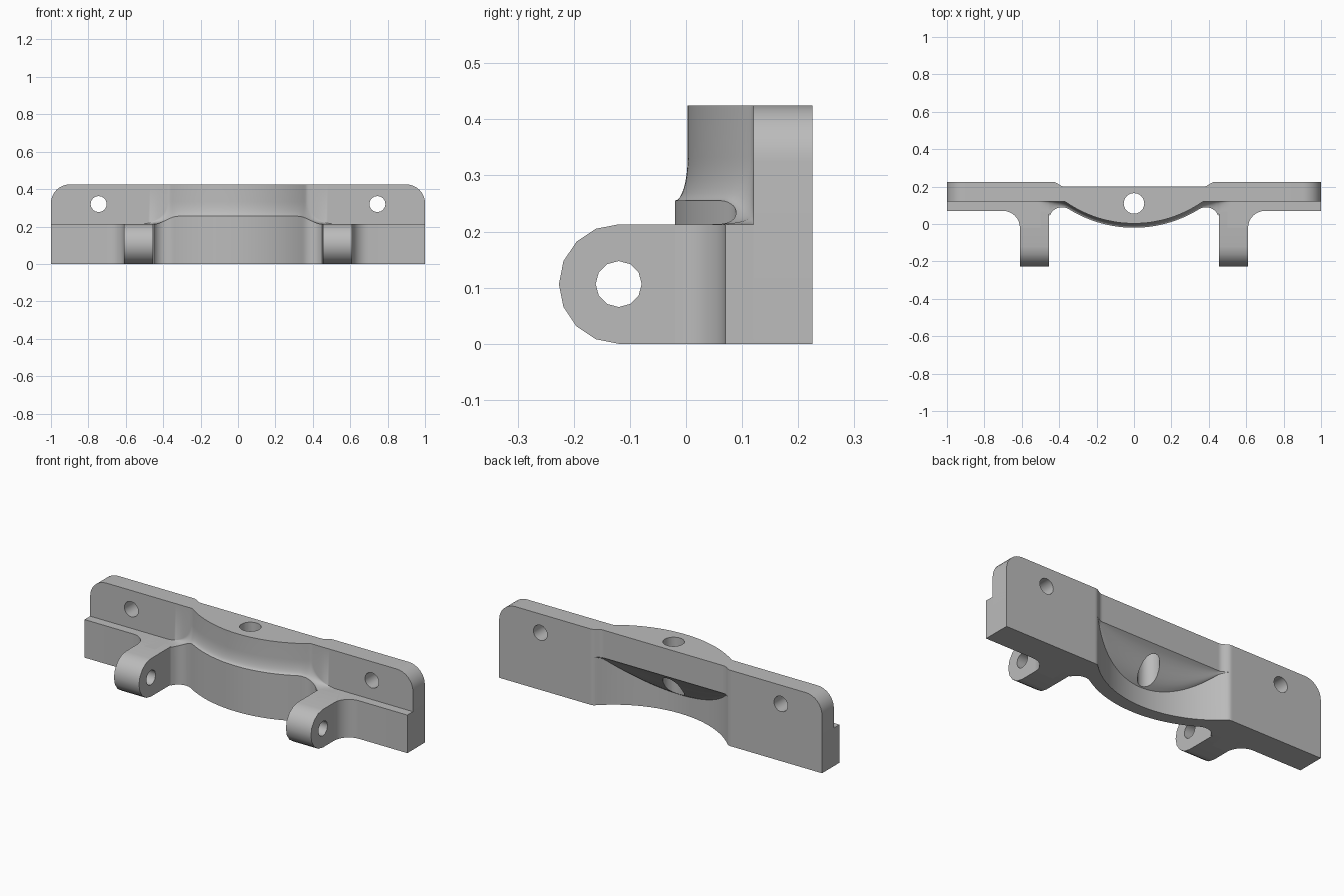
import bpy, bmesh
from math import pi, sin, cos, sqrt, radians
from mathutils import Vector

cube = bpy.data.objects.get("Cube")
if cube:
    bpy.data.objects.remove(cube)

GREY = (0.5, 0.5, 0.5, 1)
metal = bpy.data.materials.new("plain grey")
metal.use_nodes = True
metal.diffuse_color = GREY
for node in metal.node_tree.nodes:
    if node.type == 'BSDF_PRINCIPLED':
        node.inputs["Base Color"].default_value = GREY


def loft(name, rings):
    """Skin a row of equal closed rings and cap both ends."""
    bm = bmesh.new()
    rows = [[bm.verts.new(p) for p in ring] for ring in rings]
    n = len(rows[0])
    for a, b in zip(rows, rows[1:]):
        for i in range(n):
            j = (i + 1) % n
            bm.faces.new((a[i], a[j], b[j], b[i]))
    bm.faces.new(rows[0])
    bm.faces.new(rows[-1])
    bmesh.ops.remove_doubles(bm, verts=bm.verts, dist=0.0001)
    bmesh.ops.dissolve_degenerate(bm, edges=bm.edges, dist=0.0001)
    bmesh.ops.recalc_face_normals(bm, faces=bm.faces)
    mesh = bpy.data.meshes.new(name)
    bm.to_mesh(mesh)
    bm.free()
    mesh.materials.append(metal)
    obj = bpy.data.objects.new(name, mesh)
    bpy.context.collection.objects.link(obj)
    return obj


def prism(name, outline, axis, low, high):
    """Extrude a 2D outline along an axis (0 = x, 1 = y, 2 = z)."""
    def ring(d):
        pts = []
        for p in outline:
            q = list(p)
            q.insert(axis, d)
            pts.append(Vector(q))
        return pts
    return loft(name, [ring(low), ring(high)])


def arc(cx, cy, r, start, end, steps):
    angles = [radians(start + (end - start) * i / steps) for i in range(steps + 1)]
    return [(cx + r * cos(a), cy + r * sin(a)) for a in angles]


def activate(obj):
    bpy.ops.object.select_all(action='DESELECT')
    obj.select_set(True)
    bpy.context.view_layer.objects.active = obj


def drill(obj, cx, cy, r, axis, sides):
    circle = arc(cx, cy, r, 0, 360, sides)[:-1]
    cutter = prism("hole_cutter", circle, axis, -2, 2)
    cutter.hide_render = True
    mod = obj.modifiers.new("hole", 'BOOLEAN')
    mod.operation, mod.solver, mod.object = 'DIFFERENCE', 'EXACT', cutter
    activate(obj)
    bpy.ops.object.modifier_apply(modifier=mod.name)
    bpy.data.objects.remove(cutter)


def finish(obj, mirror=True):
    activate(obj)
    if mirror:
        obj.modifiers.new("mirror", 'MIRROR').use_clip = False
        bpy.ops.object.modifier_apply(modifier="mirror")
    bpy.ops.object.shade_smooth_by_angle(angle=radians(32))


def ramp(x, a, b):
    t = min(1, max(0, (x - a) / (b - a)))
    return t * t * (3 - 2 * t)


TOP, SHELF, BACK, PLATE, RAIL = 0.425, 0.213, 0.225, 0.12, 0.07
ARC_Y, END = 0.64, 0.54


def bow(x, r):
    return ARC_Y - sqrt(max(0, r * r - x * x))


def section(x):
    """Cross-section of the arched bridge at x."""
    a = abs(x)
    # front of the lower arch, with a fillet running into the lug
    if a < 0.348:
        front = bow(a, 0.66)
    elif a <= 0.455:
        front = 0.0196 + sqrt(max(0, 0.07 ** 2 - (a - 0.385) ** 2))
    else:
        front = RAIL
    upper = min(PLATE, bow(a, 0.637))
    lip = SHELF + 0.042 * (1 - ramp(a, 0.32, 0.45))
    s = 1 - min(1, max(0, (a - 0.375) / 0.15))
    cove = SHELF + 0.12 * (1 - sqrt(1 - s * s))
    cove = max(cove, lip)
    rear = 0.2 + 0.025 * ramp(a, 0.375, 0.43)
    inner = min(rear, bow(a, 0.59)) if a < 0.43 else rear
    pts = [(front, 0), (front, lip)]
    # front cove
    for i in range(1, 9):
        t = pi / 2 * (1 - i / 8)
        pts.append((front + (upper - front) * cos(t), cove - (cove - lip) * sin(t)))
    pts += [(upper, TOP), (rear, TOP)]
    # sloping roof of the rear recess
    drop = 1.1 * (rear - inner)
    for i in range(9):
        t = i / 8
        bend = t + 0.06 * sin(2 * pi * t)
        pts.append((rear + (inner - rear) * t, 0.27 - drop * (2 * t - bend)))
    pts.append((inner, 0))
    return [Vector((x, y, z)) for y, z in pts]


# arched bridge in the middle
stations = [END * i / 54 for i in range(-54, 55)]
bridge = loft("arched_bridge", [section(x) for x in stations])
drill(bridge, 0, 0.11, 0.055, 2, 24)
finish(bridge, mirror=False)

# upper side plates with rounded top corners and bolt holes
outline = [(END, 0), (1, 0)] + arc(0.9, TOP - 0.1, 0.1, 0, 90, 8) + [(END, TOP)]
plate = prism("side_plate", outline, 1, PLATE, BACK)
drill(plate, 0.745, 0.32, 0.043, 1, 16)
finish(plate)

# thicker lower rails with a fillet towards the lugs
outline = [(0.5, BACK), (0.5, -0.02)] + arc(0.7, -0.02, 0.09, 180, 90, 8) + [(1, RAIL), (1, BACK)]
rail = prism("lower_rail", outline, 2, 0, SHELF)
finish(rail)

# hinge lugs with round ends and pin holes
half = SHELF / 2
outline = [(0.15, 0)] + arc(-0.12, half, half, 270, 90, 8) + [(0.15, SHELF)]
lug = prism("hinge_lug", outline, 0, 0.455, 0.61)
drill(lug, -0.12, half, 0.041, 0, 12)
finish(lug)
